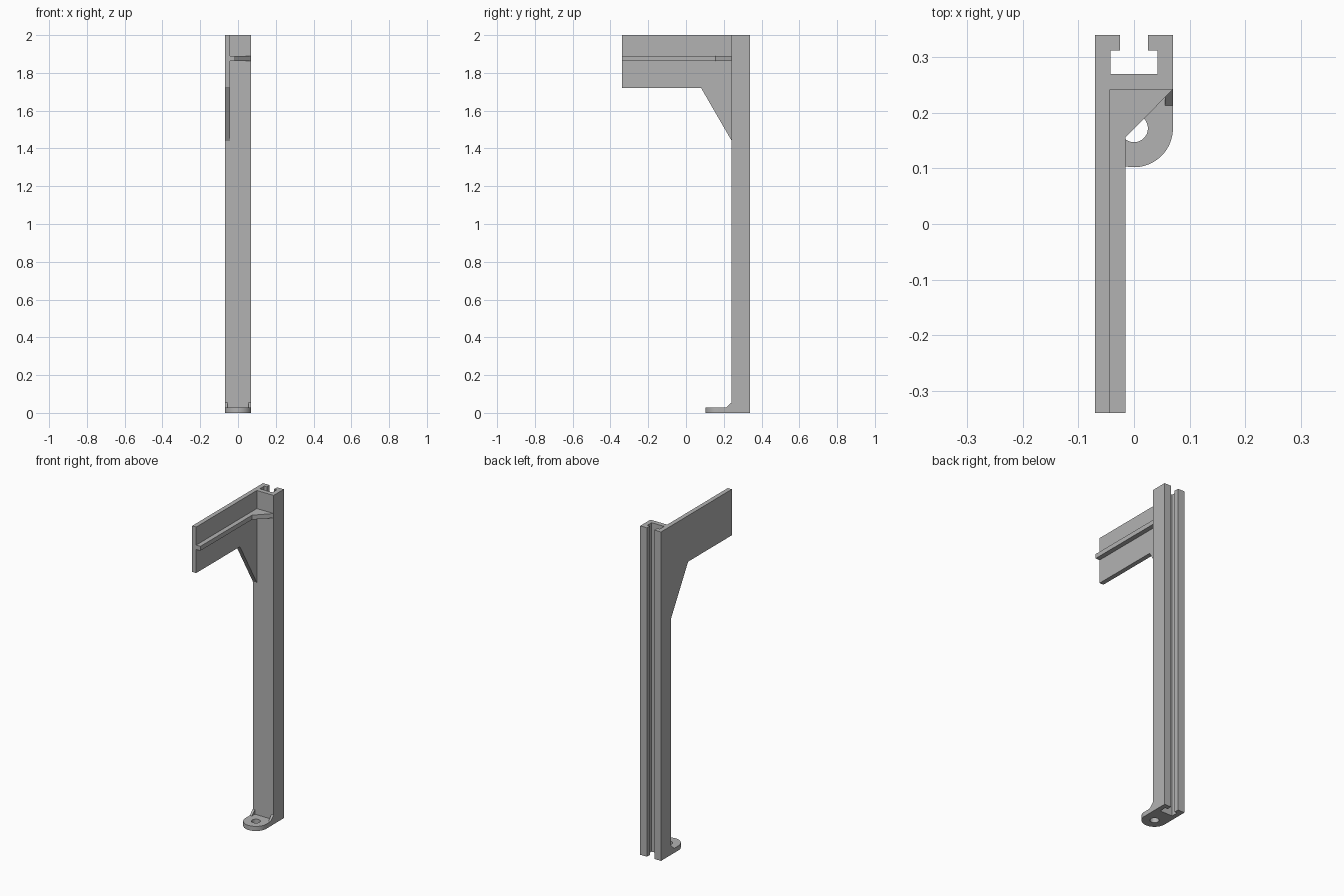
import bpy, bmesh, math
from mathutils import Vector

if "Cube" in bpy.data.objects:
    bpy.data.objects.remove(bpy.data.objects["Cube"])

grey = bpy.data.materials.new("plain grey")
grey.use_nodes = True
colour = (0.45, 0.45, 0.45, 1)
grey.diffuse_color = colour
grey.node_tree.nodes["Principled BSDF"].inputs["Base Color"].default_value = colour


def extrude(name, points, axis, low, high):
    """Extrude an outline along x (points are y, z) or along z (points are x, y)."""
    place = (lambda a, b: (low, a, b)) if axis == "x" else (lambda a, b: (a, b, low))
    shift = Vector((high - low, 0, 0) if axis == "x" else (0, 0, high - low))
    bm = bmesh.new()
    face = bm.faces.new([bm.verts.new(place(a, b)) for a, b in points])
    top = bmesh.ops.extrude_face_region(bm, geom=[face])["geom"]
    bmesh.ops.translate(bm, verts=[v for v in top if isinstance(v, bmesh.types.BMVert)], vec=shift)
    bmesh.ops.recalc_face_normals(bm, faces=bm.faces)
    mesh = bpy.data.meshes.new(name)
    bm.to_mesh(mesh)
    bm.free()
    mesh.materials.append(grey)
    obj = bpy.data.objects.new(name, mesh)
    bpy.context.collection.objects.link(obj)
    return obj


def arc(cx, cy, radius, start, end, steps):
    angles = [math.radians(start + (end - start) * i / steps) for i in range(steps + 1)]
    return [(cx + radius * math.cos(a), cy + radius * math.sin(a)) for a in angles]


HALF, FRONT, BACK = 0.07, 0.242, 0.34
PLATE_IN, RAIL_IN = -0.043, -0.015

# Upright post with a T-shaped slot open to the back
half_slot = [(0.025, BACK), (0.025, 0.312), (0.042, 0.312), (0.042, 0.27)]
extrude("post", [(-HALF, FRONT), (HALF, FRONT), (HALF, BACK)] + half_slot
        + [(-x, y) for x, y in reversed(half_slot)] + [(-HALF, BACK)], "z", 0, 2)

# Side arm plate with its sloping brace
extrude("arm_plate", [(-BACK, 2), (-BACK, 1.72), (0.08, 1.72), (FRONT, 1.44), (FRONT, 2)],
        "x", -HALF, PLATE_IN)

# Rail along the arm, widening into a corner web at the post
extrude("arm_rail", [(PLATE_IN, -BACK), (RAIL_IN, -BACK), (RAIL_IN, 0.156),
                     (HALF, FRONT), (PLATE_IN, FRONT)], "z", 1.863, 1.89)

# Rounded foot with a bolt hole
foot = extrude("foot", [(HALF, FRONT), (-HALF, FRONT)] + arc(0, 0.172, HALF, 180, 360, 32),
               "z", 0, 0.028)
cutter = extrude("hole_cutter", arc(0, 0.172, 0.025, 0, 348.75, 31), "z", -0.1, 0.1)
cutter.hide_render = True
cutter.hide_viewport = True
hole = foot.modifiers.new("bolt hole", "BOOLEAN")
hole.object = cutter
hole.solver = "EXACT"

# Small braces between foot and post
for side, low in (("right", -HALF), ("left", HALF - 0.014)):
    extrude(side + "_foot_brace", [(0.213, 0.028), (FRONT, 0.028), (FRONT, 0.056)],
            "x", low, low + 0.014)

# Smooth the round edges of the foot
bpy.ops.object.select_all(action="DESELECT")
foot.select_set(True)
bpy.context.view_layer.objects.active = foot
bpy.ops.object.shade_smooth_by_angle(angle=math.radians(30))
